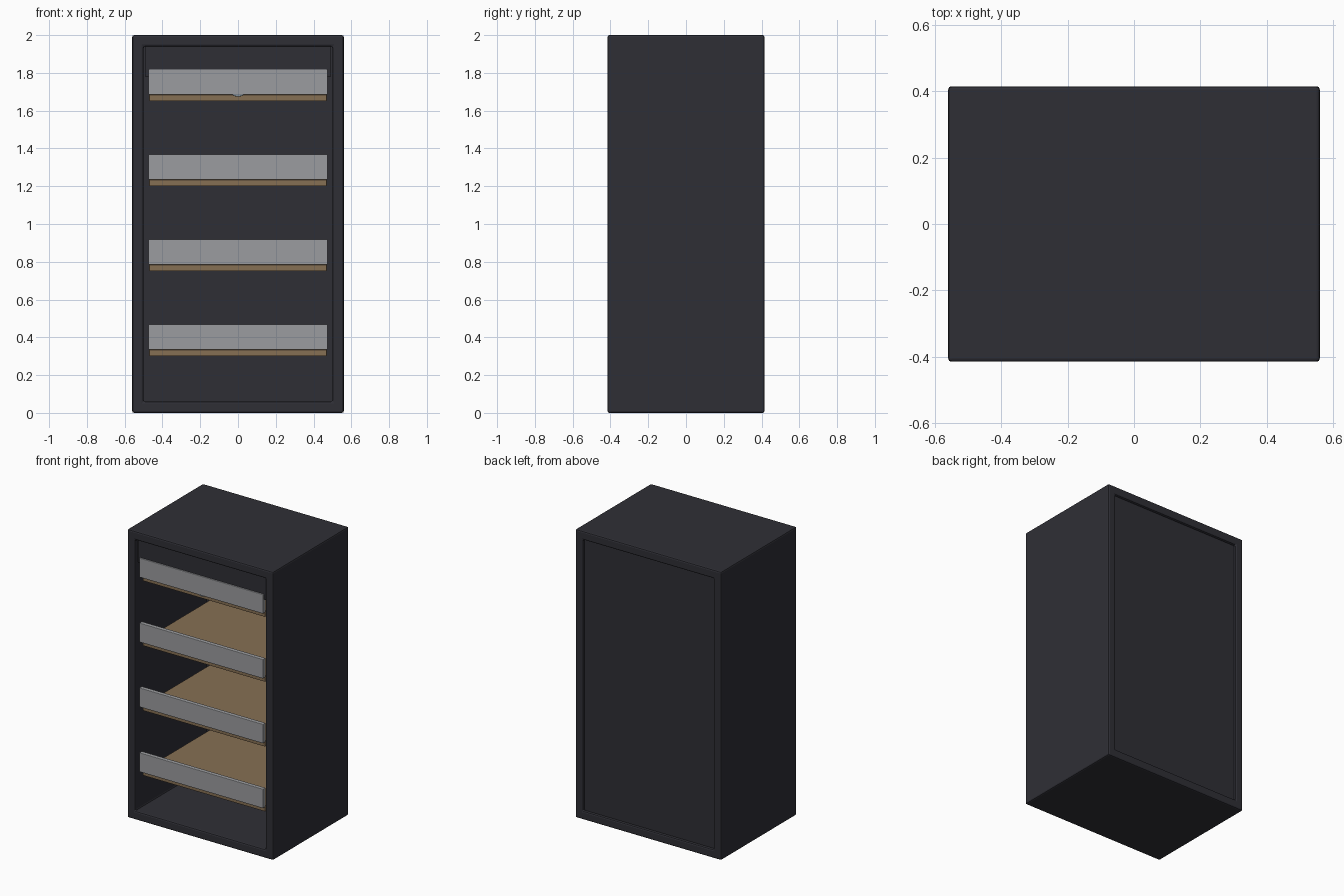
import bpy, bmesh, math

if "Cube" in bpy.data.objects:
    bpy.data.objects.remove(bpy.data.objects["Cube"])


def material(name, rgb):
    m = bpy.data.materials.new(name)
    m.diffuse_color = (*rgb, 1.0)
    m.use_nodes = True
    m.node_tree.nodes["Principled BSDF"].inputs["Base Color"].default_value = m.diffuse_color
    return m


CHARCOAL = material("charcoal", (0.028, 0.028, 0.036))
WOOD = material("warm wood", (0.24, 0.16, 0.088))
GLASS = material("grey glass", (0.33, 0.335, 0.35))
STEEL = material("blue grey steel", (0.22, 0.28, 0.33))


def add_bevel(ob, width, segments=2):
    mod = ob.modifiers.new("bevel", 'BEVEL')
    mod.width = width
    mod.segments = segments
    mod.limit_method = 'ANGLE'


def finish(name, bm, mat, bevel=0.0, segments=2):
    bmesh.ops.recalc_face_normals(bm, faces=bm.faces)
    me = bpy.data.meshes.new(name)
    bm.to_mesh(me)
    bm.free()
    me.materials.append(mat)
    ob = bpy.data.objects.new(name, me)
    bpy.context.collection.objects.link(ob)
    if bevel:
        add_bevel(ob, bevel, segments)
    return ob


def box(name, x, y, z, mat, bevel=0.0):
    """Box from (min, max) pairs on each axis."""
    bm = bmesh.new()
    bmesh.ops.create_cube(bm, size=1)
    for v in bm.verts:
        for i, (lo, hi) in enumerate((x, y, z)):
            v.co[i] = lo if v.co[i] < 0 else hi
    return finish(name, bm, mat, bevel)


# Cabinet shell: a rectangular tube open at the front and back
def shell(name, hx, hy, z0, z1, wall, mat):
    bm = bmesh.new()
    rings = []
    for y in (-hy, hy):
        for t in (0, wall):
            a, lo, hi = hx - t, z0 + t, z1 - t
            rings.append([bm.verts.new(p) for p in
                          ((-a, y, lo), (a, y, lo), (a, y, hi), (-a, y, hi))])
    fo, fi, bo, bi = rings
    for r, s in ((fo, fi), (fi, bi), (bi, bo), (bo, fo)):
        for i in range(4):
            j = (i + 1) % 4
            bm.faces.new((r[i], r[j], s[j], s[i]))
    return finish(name, bm, mat, 0.01)


shell("cabinet_shell", 0.56, 0.415, 0.0, 2.0, 0.06, CHARCOAL)

# Back panel, slightly recessed in the shell
box("back_panel", (-0.501, 0.501), (0.37, 0.398), (0.059, 1.941), CHARCOAL)

# Raised shutter behind the top rim
box("raised_shutter", (-0.492, 0.492), (-0.395, -0.36), (1.78, 1.941), CHARCOAL, 0.003)

# Round pull hanging from the shutter
bm = bmesh.new()
bmesh.ops.create_cone(bm, cap_ends=True, segments=32, radius1=0.052,
                      radius2=0.052, depth=0.016)
for v in bm.verts:
    px, py, pz = v.co
    v.co = (px, -0.388 + pz, 1.726 + py)
finish("shutter_pull", bm, STEEL, 0.003)

# Shelves with a glass lip along the front
for i in range(4):
    z = 0.30 + 0.45 * i
    box(f"shelf_board_{i + 1}", (-0.47, 0.47), (-0.375, 0.37), (z, z + 0.035), WOOD, 0.003)
    box(f"shelf_lip_{i + 1}", (-0.475, 0.475), (-0.405, -0.375),
        (z + 0.035, z + 0.168), GLASS, 0.004)
